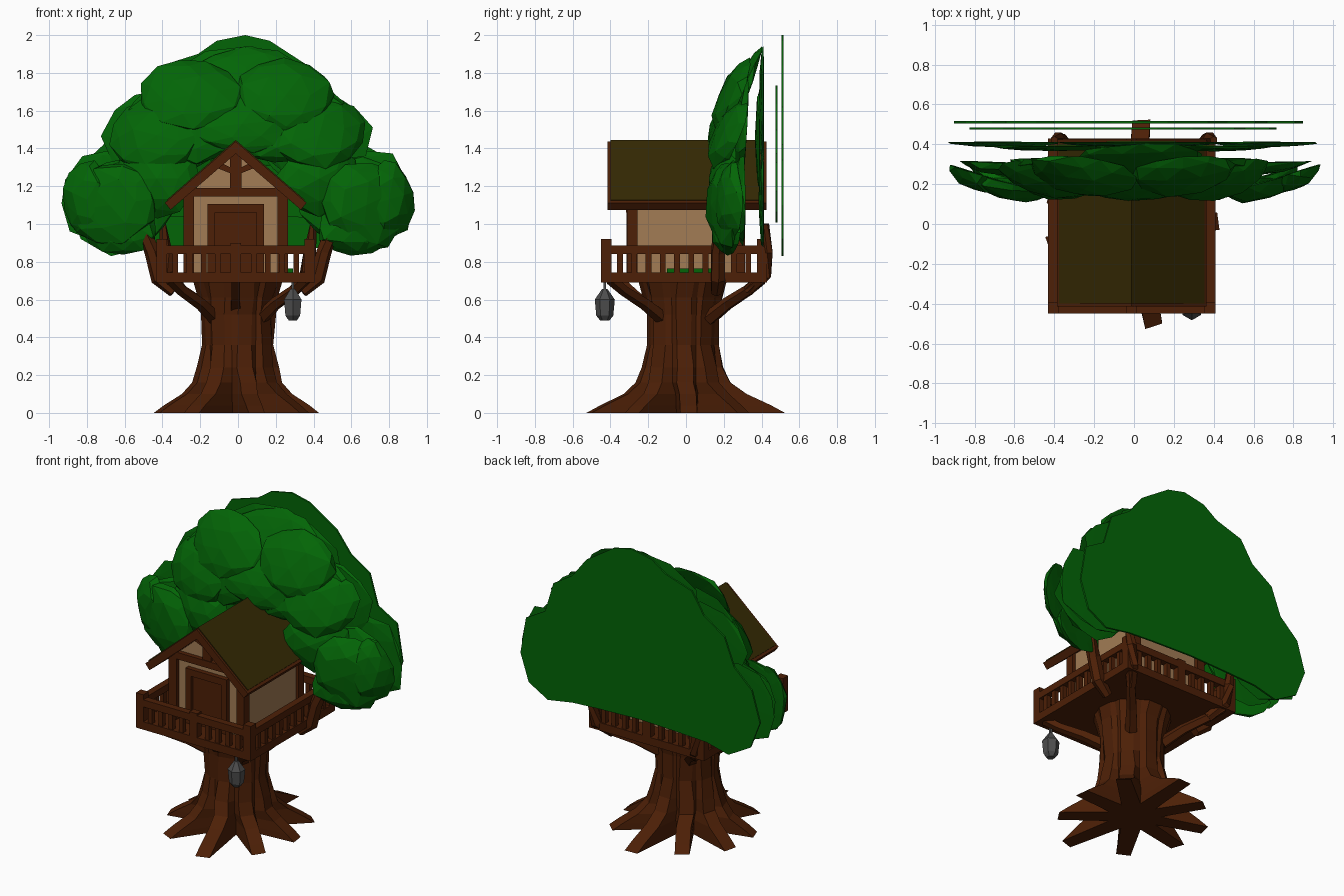
import bpy, bmesh, math, random
from mathutils import Vector, Matrix

if "Cube" in bpy.data.objects:
    bpy.data.objects.remove(bpy.data.objects["Cube"])
random.seed(4)

def material(name, rgb):
    m = bpy.data.materials.new(name)
    m.diffuse_color = (*rgb, 1)
    m.use_nodes = True
    m.node_tree.nodes["Principled BSDF"].inputs["Base Color"].default_value = m.diffuse_color
    return m

WOOD = material("brown wood", (0.074, 0.014, 0.002))
WALL = material("tan plaster", (0.36, 0.2, 0.09))
ROOF = material("olive roof", (0.035, 0.022, 0.001))
LEAF = material("leaf green", (0.001, 0.13, 0.002))
IRON = material("grey metal", (0.075, 0.075, 0.075))
CX = -0.012   # centre line of the house and deck

def finish(name, bm, mat):
    bmesh.ops.recalc_face_normals(bm, faces=bm.faces)
    me = bpy.data.meshes.new(name)
    bm.to_mesh(me)
    bm.free()
    me.materials.append(mat)
    ob = bpy.data.objects.new(name, me)
    bpy.context.collection.objects.link(ob)
    return ob

def loft(name, rings, mat):
    bm = bmesh.new()
    rows = [[bm.verts.new(p) for p in r] for r in rings]
    n = len(rows[0])
    for a, b in zip(rows, rows[1:]):
        for i in range(n):
            bm.faces.new((a[i], a[(i + 1) % n], b[(i + 1) % n], b[i]))
    bm.faces.new(rows[0])
    bm.faces.new(rows[-1])
    return finish(name, bm, mat)

def box(name, x0, x1, y0, y1, z0, z1, mat=WOOD):
    return loft(name, [[(x0, y0, z), (x1, y0, z), (x1, y1, z), (x0, y1, z)] for z in (z0, z1)], mat)

def prism(name, pts, y0, y1, mat=WOOD):
    return loft(name, [[(CX + x, y, z) for x, z in pts] for y in (y0, y1)], mat)

def tube(name, pts, radii, sides=6, mat=WOOD):
    pts = [Vector(p) for p in pts]
    rings = []
    for i, p in enumerate(pts):
        d = pts[min(i + 1, len(pts) - 1)] - pts[max(i - 1, 0)]
        q = d.to_track_quat('Z', 'Y')
        rings.append([p + q @ Vector((radii[i] * math.cos(t), radii[i] * math.sin(t), 0))
                      for t in [math.tau * (k + .5) / sides for k in range(sides)]])
    return loft(name, rings, mat)

# Trunk with nine roots: a star-shaped section that rounds off upwards
roots = [(-79, .53), (-39, .46), (2, .43), (42, .46), (86, .53), (122, .45), (161, .46), (194, .45), (238, .47)]
levels = [(0, 1, .16), (.04, .78, .165), (.1, .4, .172), (.16, .18, .178), (.24, .07, .18),
          (.36, .0, .182), (.52, .0, .185), (.61, .06, .195), (.69, .16, .225)]
rings = []
for z, k, valley in levels:
    ring = []
    for i, (ang, L) in enumerate(roots):
        nxt = roots[(i + 1) % 9][0] + (360 if i == 8 else 0)
        a, mid = math.radians(ang + random.uniform(-2, 2) * (z > .1)), math.radians((ang + nxt) / 2)
        base = .197 + random.uniform(-.008, .008)
        r = base + (L - base) * k if z < .55 else .2 + .22 * k
        h = min(.045 / r, .2)
        for t, rad in ((a - h, r), (a + h, r * .98), (mid, valley)):
            ring.append((rad * math.cos(t), rad * math.sin(t) - (.015 if z > .1 else 0), z))
    rings.append(ring)
loft("trunk_and_roots", rings, WOOD)

# Curved braces from the trunk to the deck corners, and a short front one
for sx in (1, -1):
    for sy in (1, -1):
        tube("deck_brace", [(sx * .12, sy * .12, .5), (sx * .2, sy * .22, .58), (sx * .3, sy * .33, .65),
                            (sx * .36, sy * .4, .71)], [.04, .034, .03, .032], 5)
tube("front_brace", [(CX, -.17, .55), (CX, -.26, .62), (CX, -.36, .71)], [.035, .032, .032], 4)

# Branches that curl round the deck and carry the leaves
for s in (1, -1):
    tube("side_branch", [(s * .34, .16, .64), (s * .42, .17, .71), (s * .455, .17, .85),
                         (s * .5, .18, .98), (s * .6, .25, 1.12)], [.03, .042, .04, .038, .015])
    tube("back_branch", [(s * .3, .33, .65), (s * .36, .42, .73), (s * .38, .43, .85), (s * .4, .42, 1.0)],
         [.033, .035, .033, .02])

# Deck and railing
X0, X1, Y0, Y1 = CX - .42, CX + .42, -.45, .43
box("deck", X0, X1, Y0, Y1, .69, .742)
for y in (Y0, Y1 - .045):
    box("railing_x", X0, X1, y, y + .045, .84, .887)
for x in (X0, X1 - .045):
    box("railing_y", x, x + .045, Y0, Y1, .841, .886)
for x in (X0, X1 - .055):
    for y in (Y0, Y1 - .055):
        box("corner_post", x, x + .055, y, y + .055, .69, .92)
for y in (Y0 + .022, Y1 - .022):
    box("middle_post", CX - .028, CX + .028, y - .022, y + .022, .74, .9)
    for k in range(1, 5):
        for s in (1, -1):
            x = CX + s * (.02 + k * .075)
            box("baluster", x - .015, x + .015, y - .015, y + .015, .74, .85)
for x in (X0 + .022, X1 - .022):
    for k in range(1, 11):
        y = Y0 + .025 + k * .0755
        box("baluster", x - .015, x + .015, y - .015, y + .015, .74, .85)

# House body with timber framing
prism("house_walls", [(-.255, .74), (.255, .74), (.255, 1.15), (0, 1.38), (-.255, 1.15)], -.285, .285, WALL)
for s in (1, -1):
    for y in (-.285, .285):
        x = CX + s * .248
        box("house_post", x - .028, x + .028, y - .028, y + .028, .74, 1.17)
for y in (-.29, .29):
    box("cross_beam", CX - .28, CX + .28, y - .025, y + .025, 1.145, 1.19)
    box("king_post", CX - .03, CX + .03, y - .02, y + .02, 1.18, 1.38)
    for s in (1, -1):
        prism("gable_strut", [(s * .02, 1.265), (s * .02, 1.295), (s * .09, 1.33), (s * .12, 1.305)], y - .015, y + .015)

# Door with a stepped frame
for s in (1, -1):
    x = CX + s * .13
    box("door_jamb", x - .02, x + .02, -.315, -.28, .74, 1.07)
box("door_lintel", CX - .15, CX + .15, -.317, -.28, 1.06, 1.105)
box("door", CX - .11, CX + .11, -.298, -.28, .74, 1.06)

# Roof: timber slabs with olive covering
for s in (1, -1):
    prism("roof_slab", [(0, 1.437), (s * .375, 1.112), (s * .345, 1.075), (0, 1.372)], -.415, .425)
    prism("roof_cover", [(0, 1.445), (s * .365, 1.128), (s * .36, 1.122), (0, 1.43)], -.40, .41, ROOF)

# Hanging lantern
lx, ly = .29, -.43
tube("lantern_hook", [(lx, ly, .70), (lx, ly, .64)], [.01, .01], 4, IRON)
tube("lantern", [(lx, ly, z) for z in (.49, .515, .6, .655)], [.025, .045, .053, .015], 6, IRON)

# Leaf clumps: lumpy domes with a flat back, bent back towards the outside and top
def clump(name, x, y, z, rx, ry, rz, bend):
    bm = bmesh.new()
    bmesh.ops.create_icosphere(bm, subdivisions=2, radius=1)
    bmesh.ops.rotate(bm, verts=bm.verts, matrix=Matrix.Rotation(random.uniform(0, 6), 3, 'Y'))
    for v in bm.verts:
        c = v.co * random.uniform(.91, 1.09)
        px, pz = x + c.x * rx, z + c.z * rz
        back = .17 * (px / .9) ** 2 + .24 * (max(pz - 1.3, 0) / .65) ** 1.2
        v.co = (px, y + c.y * ry * (1 if c.y < 0 else .12) + bend * back, pz)
    finish(name, bm, LEAF)

front = [(.68, 1.1, .24, .23), (.62, .97, .2, .13), (.43, 1.24, .22, .2), (.8, 1.13, .13, .2),
         (.43, 1.47, .25, .2), (.22, 1.5, .26, .18), (.25, 1.68, .27, .2)]
for i, (x, z, rx, rz) in enumerate(front):
    for s in (1, -1):
        clump(f"front_leaves_{i}", s * x, .115 + .03 * (i % 3), z, rx, .085, rz, 1)
clump("front_leaves_top", .02, .12, 1.53, .3, .06, .15, 1)
clump("front_leaves_crown", .05, .19, 1.74, .32, .06, .19, .9)
for s in (1, -1):
    clump("inner_leaves", s * .6, .29, 1.12, .28, .06, .24, .15)
    clump("inner_leaves_shoulder", s * .35, .30, 1.5, .28, .06, .25, .15)
    clump("middle_leaves", s * .65, .41, 1.13, .28, .025, .27, 0)
    clump("middle_leaves_shoulder", s * .4, .39, 1.45, .3, .025, .26, 0)
clump("middle_leaves_crown", .03, .41, 1.62, .45, .025, .33, 0)

# Flat back layers cut to the outline of the crown
outline = [(-.89, 1.1), (-.83, 1.3), (-.7, 1.42), (-.63, 1.6), (-.48, 1.7), (-.39, 1.84), (-.2, 1.9),
           (-.1, 1.97), (.05, 2.0), (.18, 1.97), (.38, 1.84), (.48, 1.71), (.62, 1.62), (.68, 1.42),
           (.82, 1.34), (.86, 1.1), (.8, .92), (.66, .84), (.48, .87), (.3, .88), (0, .89),
           (-.3, .88), (-.5, .87), (-.66, .83), (-.82, .92)]
prism("back_leaves", outline, .505, .517, LEAF)
prism("back_leaves_inner", [(x * .88 - .03, 1.3 + (z - 1.3) * .62) for x, z in outline], .475, .485, LEAF)

# Small patch of moss on the deck beside the house
box("deck_moss", .24, .29, -.1, .15, .735, .765, LEAF)
